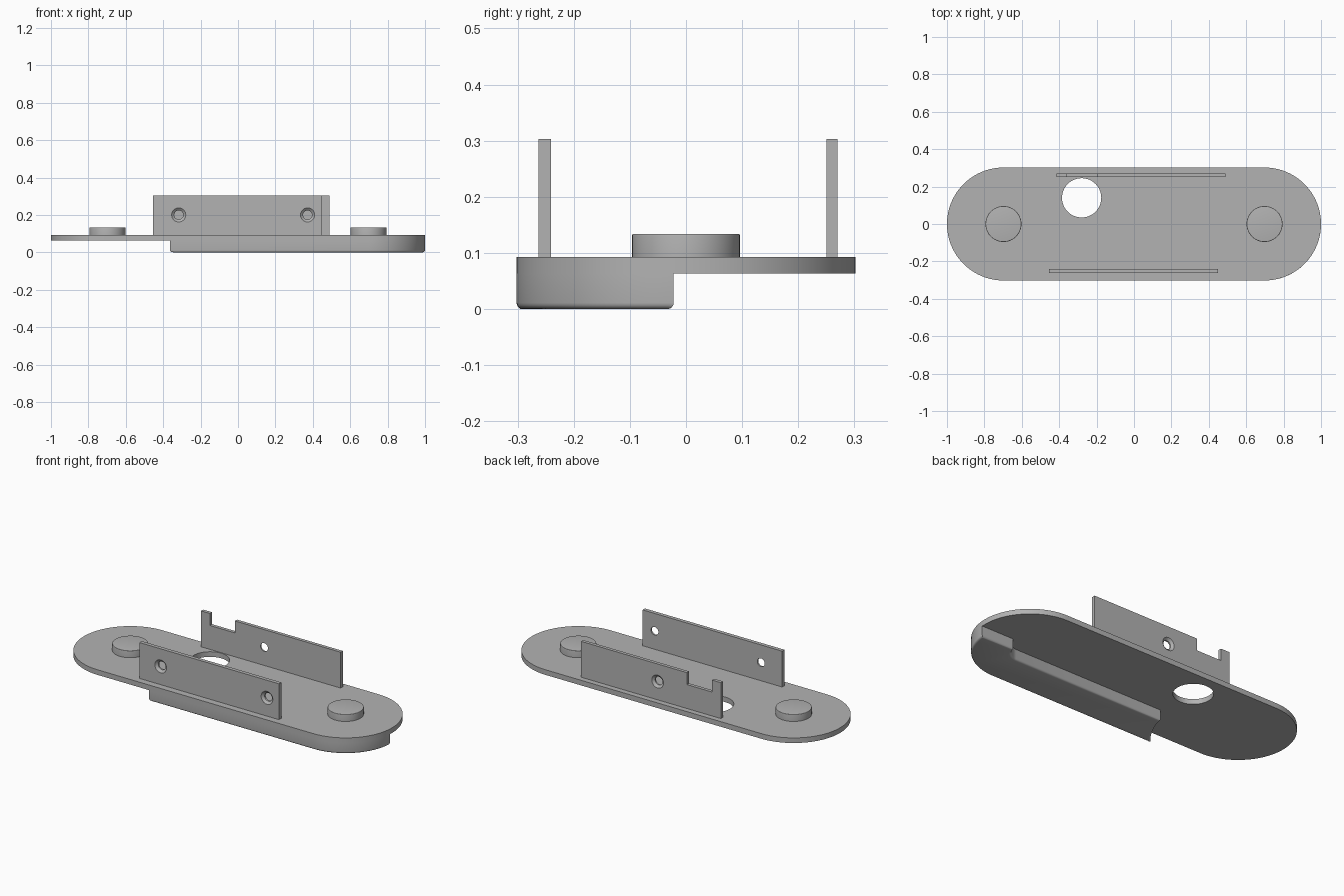
import bpy, bmesh
from math import sin, cos, radians, degrees, asin
from mathutils import Vector, Matrix

cube = bpy.data.objects.get("Cube")
if cube:
    bpy.data.objects.remove(cube, do_unlink=True)

grey = bpy.data.materials.new("plain grey")
grey.use_nodes = True
COLOUR = (0.45, 0.45, 0.45, 1)
grey.diffuse_color = COLOUR
grey.node_tree.nodes["Principled BSDF"].inputs["Base Color"].default_value = COLOUR

END, RAD = 0.698, 0.302          # centre and radius of the rounded ends
PLATE_Z, TOP_Z = 0.063, 0.093


def arc(cx, cy, r, a, b, n):
    """Points along an arc, angles in degrees."""
    steps = [radians(a + (b - a) * i / n) for i in range(n + 1)]
    return [(cx + r * cos(t), cy + r * sin(t)) for t in steps]


def prism(name, outline, z0, z1, bottom_round=0, top_round=0):
    """Extrude an outline upward, with optional rounded rims."""
    bm = bmesh.new()
    face = bm.faces.new([bm.verts.new((x, y, z0)) for x, y in outline])
    out = bmesh.ops.extrude_face_region(bm, geom=[face])
    for v in out["geom"]:
        if isinstance(v, bmesh.types.BMVert):
            v.co.z = z1
    bmesh.ops.recalc_face_normals(bm, faces=bm.faces)
    for z, size in ((z0, bottom_round), (z1, top_round)):
        if size:
            rim = [e for e in bm.edges if all(abs(v.co.z - z) < 1e-5 for v in e.verts)]
            bmesh.ops.bevel(bm, geom=rim, offset=size, segments=4, profile=0.5, affect="EDGES")
    return finish(name, bm)


def finish(name, bm):
    mesh = bpy.data.meshes.new(name)
    bm.to_mesh(mesh)
    bm.free()
    mesh.materials.append(grey)
    ob = bpy.data.objects.new(name, mesh)
    bpy.context.collection.objects.link(ob)
    return ob


def cone(name, centre, r1, r2, depth, rotation=None):
    """Helper cutter: a cylinder or cone."""
    bm = bmesh.new()
    m = Matrix.Translation(Vector(centre))
    if rotation:
        m = m @ rotation
    bmesh.ops.create_cone(bm, cap_ends=True, segments=48, radius1=r1, radius2=r2,
                          depth=depth, matrix=m)
    return finish(name, bm)


def cut(target, cutter):
    mod = target.modifiers.new("cut", "BOOLEAN")
    mod.operation = "DIFFERENCE"
    mod.solver = "EXACT"
    mod.object = cutter
    bpy.context.view_layer.update()
    evaluated = target.evaluated_get(bpy.context.evaluated_depsgraph_get())
    mesh = bpy.data.meshes.new_from_object(evaluated)
    target.modifiers.clear()
    target.data = mesh
    bpy.data.objects.remove(cutter, do_unlink=True)


def screw_hole(panel, x, y_outer, y_inner):
    """Countersunk hole through a panel, wide on the outer side."""
    z, sign = 0.2, 1 if y_outer > 0 else -1
    rot = Matrix.Rotation(radians(90 * sign), 4, "X")
    cut(panel, cone("hole_cutter", (x, (y_outer + y_inner) / 2, z), 0.024, 0.024, 0.1, rot))
    # wide end reaches just past the outer face
    sink = Matrix.Rotation(radians(-90 * -sign), 4, "X")
    cut(panel, cone("sink_cutter", (x, y_outer - sign * 0.006, z), 0.039, 0.023, 0.014, sink))


def wall(name, profile, y0, y1):
    """Thin upright panel from an x-z profile."""
    bm = bmesh.new()
    face = bm.faces.new([bm.verts.new((x, y0, z)) for x, z in profile])
    out = bmesh.ops.extrude_face_region(bm, geom=[face])
    for v in out["geom"]:
        if isinstance(v, bmesh.types.BMVert):
            v.co.y = y1
    bmesh.ops.recalc_face_normals(bm, faces=bm.faces)
    return finish(name, bm)


# Base plate with a round through hole
plate = prism("base_plate", arc(END, 0, RAD, -90, 90, 48) + arc(-END, 0, RAD, 90, 270, 48),
              PLATE_Z, TOP_Z)
cut(plate, cone("port_cutter", (-0.28, 0.14, 0.08), 0.105, 0.105, 0.2))

# Rib beneath the front edge, wrapping the left end
LIP, INNER, BOSS = -0.022, -0.095, 0.096
rib = arc(END, 0, RAD, -90, degrees(asin(LIP / RAD)), 32)
rib += arc(END, 0, BOSS, degrees(asin(LIP / BOSS)), degrees(asin(INNER / BOSS)), 12)
rib += arc(-END, 0, 0.45, degrees(asin(INNER / 0.45)), degrees(asin(-RAD / 0.45)), 16)
parts = [plate, prism("under_rib", rib, 0, PLATE_Z, bottom_round=0.011)]

# Round bosses
for side, sign in (("left", 1), ("right", -1)):
    circle = arc(sign * END, 0, BOSS, 0, 352.5, 47)
    parts.append(prism(side + "_boss", circle, TOP_Z, 0.134, top_round=0.003))

# Front panel with two holes
PANEL_Z = 0.303
front = wall("front_panel", [(-0.455, TOP_Z), (0.45, TOP_Z), (0.45, PANEL_Z), (-0.455, PANEL_Z)],
             -0.263, -0.241)
for x in (-0.317, 0.372):
    screw_hole(front, x, -0.263, -0.241)

# Back panel with a notch and one hole
NOTCH_Z = PANEL_Z - 0.07
back = wall("back_panel", [(-0.415, TOP_Z), (0.49, TOP_Z), (0.49, PANEL_Z), (-0.195, PANEL_Z),
                           (-0.195, NOTCH_Z), (-0.357, NOTCH_Z), (-0.357, PANEL_Z),
                           (-0.415, PANEL_Z)], 0.25, 0.27)
screw_hole(back, -0.005, 0.27, 0.25)
parts += [front, back]

# Smooth the round walls, keep the edges sharp
bpy.ops.object.select_all(action="DESELECT")
for ob in parts:
    ob.select_set(True)
bpy.context.view_layer.objects.active = plate
bpy.ops.object.shade_smooth_by_angle(angle=radians(30))
